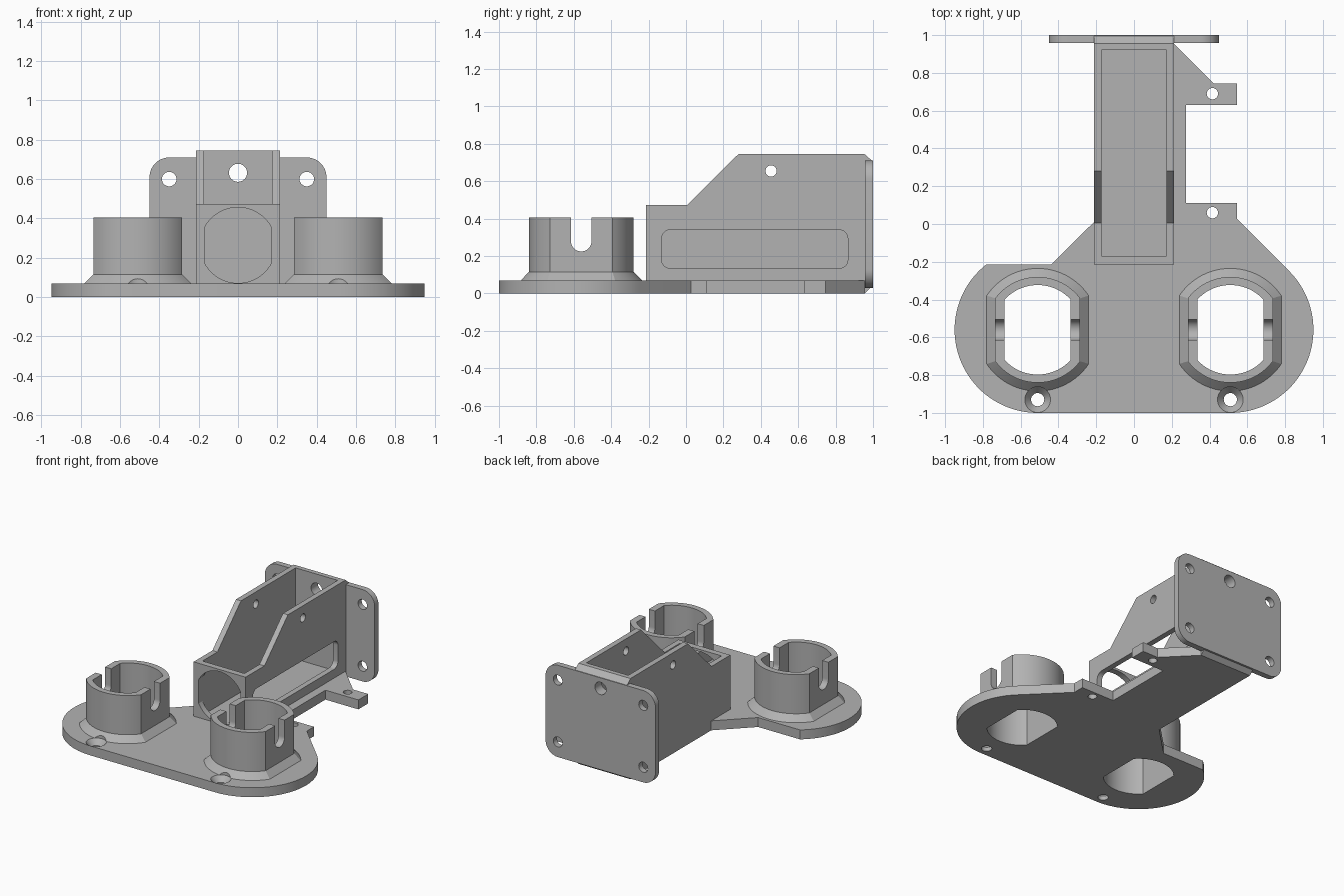
import bpy, bmesh
from math import sin, cos, acos, radians, pi

cube = bpy.data.objects.get("Cube")
if cube:
    bpy.data.objects.remove(cube, do_unlink=True)

grey = bpy.data.materials.new("plain grey")
grey.use_nodes = True
grey.diffuse_color = (0.45, 0.45, 0.45, 1)
grey.node_tree.nodes["Principled BSDF"].inputs["Base Color"].default_value = (0.45, 0.45, 0.45, 1)


# ---- profile helpers ----
def arc(cx, cy, r, a, b, n=24):
    """Points on an arc from angle a to b in degrees."""
    steps = [radians(a + (b - a) * i / n) for i in range(n + 1)]
    return [(cx + r * cos(t), cy + r * sin(t)) for t in steps]


def circle(cx, cy, r):
    return arc(cx, cy, r, 0, 360, 40)[:-1]


def flat_circle(cx, cy, r, half):
    """Circle with both sides cut flat at +-half."""
    a = acos(half / r) * 180 / pi
    return arc(cx, cy, r, a, 180 - a) + arc(cx, cy, r, 180 + a, 360 - a)


def rounded(x0, x1, y0, y1, r):
    pts = []
    for k, (cx, cy) in enumerate([(x1 - r, y1 - r), (x0 + r, y1 - r),
                                  (x0 + r, y0 + r), (x1 - r, y0 + r)]):
        pts += arc(cx, cy, r, 90 * k, 90 * k + 90, 10)
    return pts


def rect(x0, x1, y0, y1):
    return [(x0, y0), (x1, y0), (x1, y1), (x0, y1)]


# ---- solid helpers ----
PLACE = {"x": lambda a, b, h: (h, a, b),
         "y": lambda a, b, h: (a, h, b),
         "z": lambda a, b, h: (a, b, h)}


def loft(name, sections, axis="z"):
    """Solid through (profile, height) sections along an axis."""
    bm = bmesh.new()
    rings = [[bm.verts.new(PLACE[axis](a, b, h)) for a, b in pts] for pts, h in sections]
    n = len(rings[0])
    for low, high in zip(rings, rings[1:]):
        for i in range(n):
            j = (i + 1) % n
            bm.faces.new((low[i], low[j], high[j], high[i]))
    bm.faces.new(rings[0])
    bm.faces.new(rings[-1])
    bmesh.ops.recalc_face_normals(bm, faces=bm.faces)
    mesh = bpy.data.meshes.new(name)
    bm.to_mesh(mesh)
    bm.free()
    mesh.materials.append(grey)
    obj = bpy.data.objects.new(name, mesh)
    bpy.context.collection.objects.link(obj)
    return obj


def prism(name, pts, lo, hi, axis="z"):
    return loft(name, [(pts, lo), (pts, hi)], axis)


def finish(obj, cutters):
    """Cut the holes, then smooth the round faces."""
    bpy.ops.object.select_all(action="DESELECT")
    bpy.context.view_layer.objects.active = obj
    obj.select_set(True)
    for cutter in cutters:
        cutter.hide_render = True
        mod = obj.modifiers.new("cut", "BOOLEAN")
        mod.operation, mod.solver, mod.object = "DIFFERENCE", "EXACT", cutter
        bpy.ops.object.modifier_apply(modifier=mod.name)
        bpy.data.objects.remove(cutter, do_unlink=True)
    bpy.ops.object.shade_smooth_by_angle(angle=radians(25))


SX, SY = 0.51, -0.56      # socket centre
BASE = 0.07               # base thickness


def bore(s):
    return prism("bore_cutter", flat_circle(s * SX, SY, 0.237, 0.175), -0.1, 0.6)


def screw_hole(s):
    y = -0.93
    return loft("screw_cutter", [(circle(s * SX, y, r), z) for r, z in
                                 [(0.035, -0.1), (0.035, 0.03), (0.068, BASE), (0.068, 0.2)]])


# ---- base plate with two round lobes and two side tabs ----
outline = (arc(-SX, SY, 0.44, 128.4, 270, 40) + arc(SX, SY, 0.44, 270, 405, 40)
           + [(0.545, 0.027), (0.545, 0.11), (0.275, 0.11), (0.275, 0.63), (0.545, 0.63),
              (0.545, 0.745), (0.42, 0.745), (0.212, 0.955), (-0.212, 0.955),
              (-0.212, 0.01), (-0.44, -0.215)])
base = prism("base_plate", outline, 0, BASE)
cuts = [prism("tab_cutter", circle(0.415, y, 0.03), -0.1, 0.2) for y in (0.06, 0.69)]
for s in (-1, 1):
    cuts += [bore(s), screw_hole(s)]
finish(base, cuts)

# ---- flat-sided sockets with flared feet and side notches ----
for s, side in ((-1, "right"), (1, "left")):
    wide = flat_circle(s * SX, SY, 0.325, 0.27)
    slim = flat_circle(s * SX, SY, 0.28, 0.225)
    socket = loft(side + "_socket", [(wide, BASE), (slim, 0.115), (slim, 0.405)])
    notch = arc(SY, 0.28, 0.055, 180, 360) + [(SY + 0.055, 0.6), (SY - 0.055, 0.6)]
    finish(socket, [bore(s), screw_hole(s),
                    prism("notch_cutter", notch, s * SX - 0.5, s * SX + 0.5, "x")])

# ---- open box housing with sloped walls ----
side_profile = [(-0.215, 0), (0.955, 0), (1, 0.045), (1, 0.705), (0.955, 0.745),
                (0.28, 0.745), (0.005, 0.472), (-0.215, 0.472)]
housing = prism("box_housing", side_profile, -0.213, 0.213, "x")
finish(housing, [
    prism("cavity_cutter", rect(-0.172, 0.172, -0.17, 0.92), BASE, 1),
    prism("front_cutter", flat_circle(0, 0.2635, 0.1925, 0.171), -0.4, -0.1, "y"),
    prism("window_cutter", rounded(-0.13, 0.865, 0.135, 0.34, 0.045), 0.1, 0.4, "x"),
    prism("pin_cutter", circle(0.455, 0.655, 0.03), -0.4, 0.4, "x"),
    prism("rear_cutter", circle(0, 0.632, 0.046), 0.8, 1.2, "y")])

# ---- rear mounting flange, one wing on each side of the housing ----
flange = prism("mounting_flange", rounded(-0.45, 0.45, 0.03, 0.71, 0.1), 0.957, 1, "y")
holes = [prism("bolt_cutter", circle(x, z, 0.037), 0.8, 1.2, "y")
         for x in (-0.35, 0.35) for z in (0.142, 0.6)]
finish(flange, holes + [prism("rear_cutter", circle(0, 0.632, 0.046), 0.8, 1.2, "y")])
